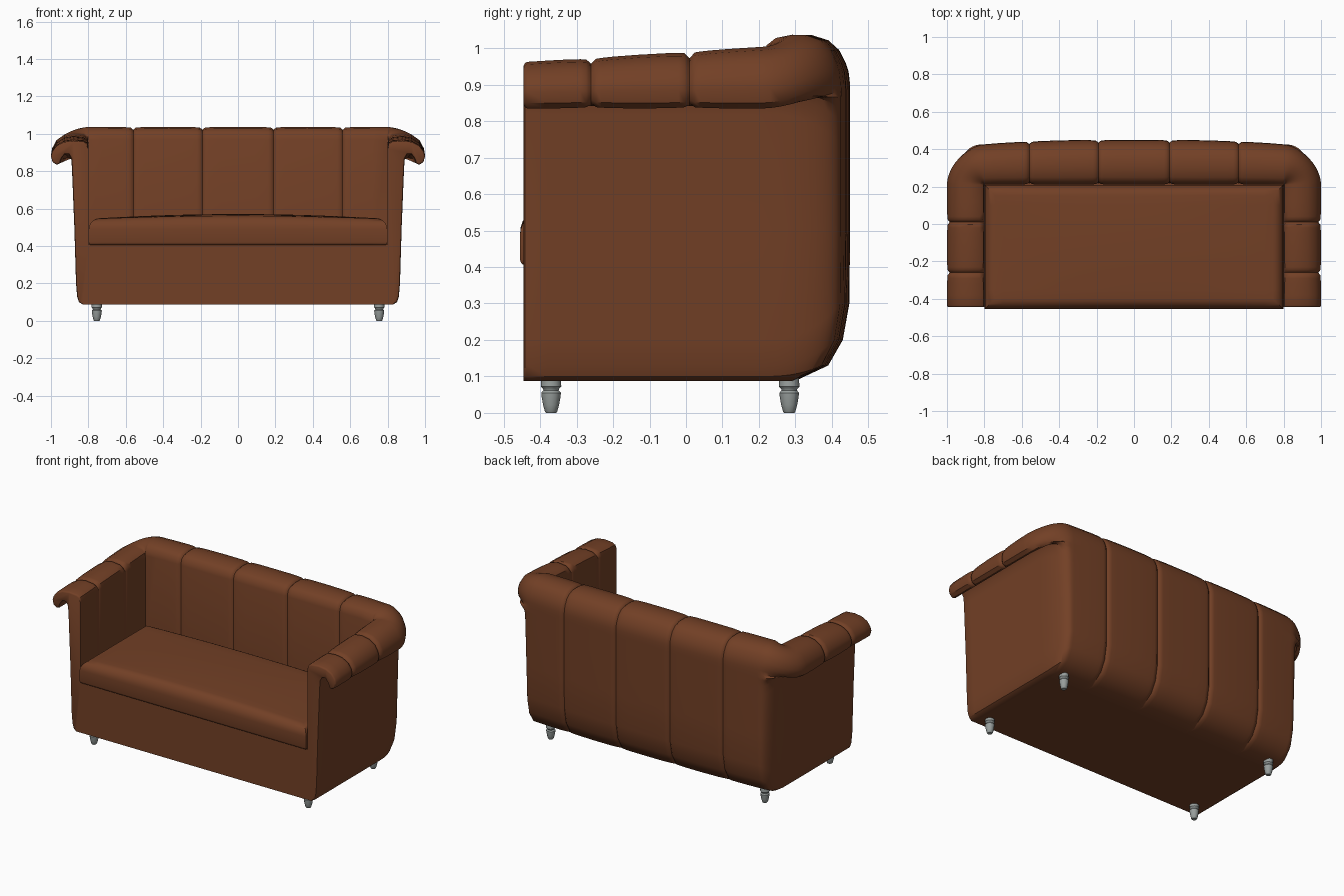
import bpy, bmesh, math
from mathutils import Vector

if "Cube" in bpy.data.objects:
    bpy.data.objects.remove(bpy.data.objects["Cube"])


def material(name, rgb):
    m = bpy.data.materials.new(name)
    m.diffuse_color = (*rgb, 1)
    m.use_nodes = True
    m.node_tree.nodes["Principled BSDF"].inputs["Base Color"].default_value = m.diffuse_color
    return m


LEATHER = material("brown leather", (0.17, 0.051, 0.019))
METAL = material("grey metal", (0.32, 0.35, 0.34))


def finish(bm, name, mat, angle=40):
    bmesh.ops.recalc_face_normals(bm, faces=bm.faces)
    me = bpy.data.meshes.new(name)
    bm.to_mesh(me)
    bm.free()
    me.materials.append(mat)
    ob = bpy.data.objects.new(name, me)
    bpy.context.collection.objects.link(ob)
    bpy.ops.object.select_all(action='DESELECT')
    ob.select_set(True)
    bpy.context.view_layer.objects.active = ob
    bpy.ops.object.shade_smooth_by_angle(angle=math.radians(angle))
    return ob


# Cross-section pairs: arm (outward, z) and back (outward, z)
ARM = [(0, .088), (0, .40), (0, .92), (.005, .945), (.025, .957), (.08, .962),
       (.13, .955), (.17, .935), (.193, .905), (.2, .88), (.192, .85),
       (.17, .835), (.152, .842), (.143, .87), (.125, .892), (.105, .892),
       (.092, .87), (.088, .82), (.075, .5), (.066, .2), (.06, .13),
       (.05, .1), (.03, .088)]
BACK = [(0, .088), (0, .40), (0, .97), (.012, 1.008), (.04, 1.028), (.09, 1.037),
        (.135, 1.036), (.18, 1.022), (.21, .995), (.228, .96), (.236, .935),
        (.239, .91), (.24, .885), (.24, .865), (.24, .845), (.24, .83),
        (.24, .80), (.24, .74), (.24, .5), (.238, .3), (.22, .2),
        (.18, .13), (.09, .088)]
N = len(ARM)
X0, Y0, FRONT = 0.80, 0.21, -0.445


def inset(profile, d, ids):
    out = []
    for i, (u, z) in enumerate(profile):
        a, b = profile[i - 1], profile[(i + 1) % N]
        t = Vector((b[0] - a[0], b[1] - a[1])).normalized()
        k = d if i in ids else 0
        out.append((u + t.y * k, z - t.x * k))
    return out


def groove(s, seams):
    d = min(abs(s - g) for g in seams)
    return 0.012 * math.exp(-(d / 0.008) ** 2) + 0.003 * math.exp(-(d / 0.05) ** 2)


def with_seams(vals, seams):
    near = [g + o for g in seams for o in (-.06, -.03, -.014, -.006, 0, .006, .014, .03, .06)]
    return sorted(set(vals + near))


def lifted(prof, y):
    r = 0.042 * (y - FRONT) / (Y0 - FRONT)
    return [(u, z + r * min(1, max(0, (z - .86) / .1)) * (i < 10))
            for i, (u, z) in enumerate(prof)]


# Stations from the right arm front, round the corner, to the back centre
stations = []
arm_seams, back_seams = [-0.26, 0.01], [0.19, 0.56]
for y in with_seams([FRONT, FRONT + .003, FRONT + .01, -.38, -.13, .12, Y0], arm_seams):
    p = inset(ARM, groove(y, arm_seams), range(3, 12))
    edge = {FRONT: .009, FRONT + .003: .003}.get(y, 0)
    p = lifted(inset(p, edge, range(3, 22)), y)
    stations.append([(X0 + u, y, z) for u, z in p])
arm_end = lifted(ARM, Y0)
for k in range(1, 12):
    a = math.pi / 2 * k / 12
    c, s = math.cos(a), math.sin(a)
    t = s * s
    row = []
    for i in range(N):
        (ua, za), (ub, zb) = arm_end[i], BACK[i]
        e = 1.1 if 3 <= i <= 12 else 0.8
        row.append((X0 + ua * c ** e, Y0 + ub * .9 * s ** e, za + (zb - za) * t))
    stations.append(row)
for x in reversed(with_seams([0, .09, .37, .72, X0], back_seams)):
    p = inset(BACK, groove(x, back_seams) * (x < .79), range(1, 22))
    f = 1 - .1 * (x / X0) ** 3
    stations.append([(x, Y0 + u * f, z) for u, z in p])
stations += [[(-x, y, z) for x, y, z in r] for r in reversed(stations[:-1])]

# Arms and back as one swept shell
bm = bmesh.new()
rows = [[bm.verts.new(p) for p in r] for r in stations]
for a, b in zip(rows, rows[1:]):
    for i in range(N):
        j = (i + 1) % N
        bm.faces.new((a[i], a[j], b[j], b[i]))
bm.faces.new(rows[0])
bm.faces.new(rows[-1])
bmesh.ops.remove_doubles(bm, verts=bm.verts, dist=0.0002)
bmesh.ops.dissolve_degenerate(bm, edges=bm.edges, dist=0.0002)
finish(bm, "arms_and_back", LEATHER)


def box(lo, hi):
    bm = bmesh.new()
    bmesh.ops.create_cube(bm, size=1)
    for v in bm.verts:
        v.co = [lo[i] + (v.co[i] + .5) * (hi[i] - lo[i]) for i in range(3)]
    return bm


# Base under the seat
finish(box((-X0, FRONT, .088), (X0, Y0 + .01, .408)), "seat_base", LEATHER)

# Crowned seat cushion
bm = box((-.798, -.455, .405), (.798, .208, .545))
top = [e for e in bm.edges if all(v.co.z > .5 for v in e.verts)]
bmesh.ops.bevel(bm, geom=top, offset=.055, segments=6, profile=.5, affect='EDGES')
low = [e for e in bm.edges if all(v.co.z < .41 for v in e.verts)]
bmesh.ops.bevel(bm, geom=low, offset=.015, segments=3, profile=.5, affect='EDGES')
for axis, cuts in ((0, [i * .1 for i in range(-7, 8)]), (1, [-.35, -.24, -.12, 0, .1])):
    for c in cuts:
        co, no = Vector(), Vector()
        co[axis], no[axis] = c, 1
        bmesh.ops.bisect_plane(bm, geom=bm.verts[:] + bm.edges[:] + bm.faces[:],
                               plane_co=co, plane_no=no)
for v in bm.verts:
    if v.co.z > .48:
        ty = (v.co.y + .124) / .332
        v.co.z += .026 * (1 - (v.co.x / .8) ** 2) * (1 - .5 * ty ** 2) * min(1, (v.co.z - .48) / .06)
finish(bm, "seat_cushion", LEATHER)

# Four turned legs
LEG = [(.027, .095), (.028, .072), (.022, .066), (.021, .062), (.027, .055),
       (.026, .045), (.022, .022), (.017, .004), (.014, 0)]
for side in (-1, 1):
    for y, where in ((-.37, "front"), (.283, "back")):
        bm = bmesh.new()
        S = 12
        rings = [[bm.verts.new((side * .755 + r * math.cos(2 * math.pi * k / S),
                                y + r * math.sin(2 * math.pi * k / S), z))
                  for k in range(S)] for r, z in LEG]
        for a, b in zip(rings, rings[1:]):
            for k in range(S):
                j = (k + 1) % S
                bm.faces.new((a[k], a[j], b[j], b[k]))
        bm.faces.new(rings[0])
        bm.faces.new(rings[-1])
        finish(bm, f"{where}_leg_{'right' if side > 0 else 'left'}", METAL)
